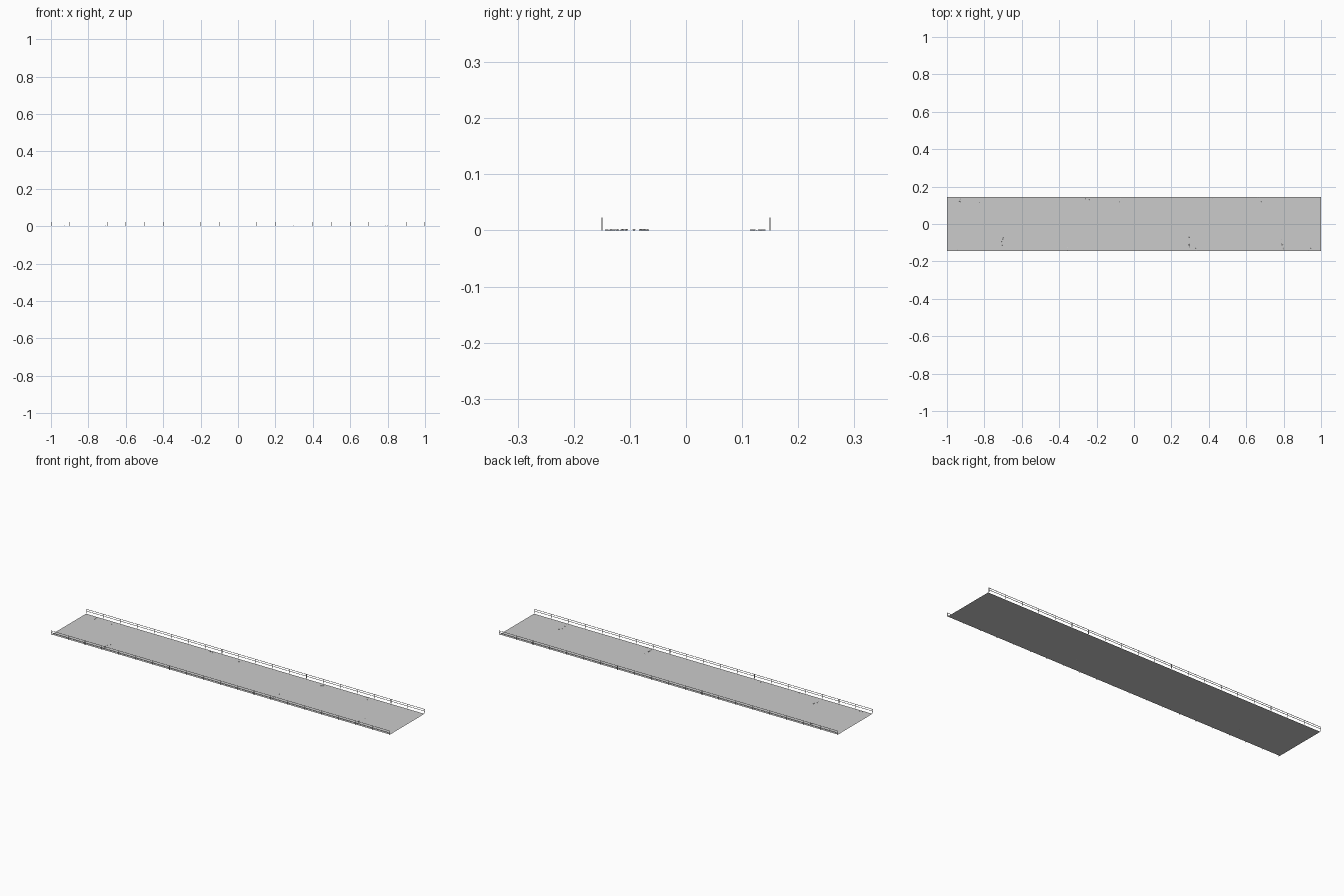
import bpy, bmesh, math, random
from mathutils import Vector

if "Cube" in bpy.data.objects:
    bpy.data.objects.remove(bpy.data.objects["Cube"])
random.seed(4)

def finish(bm, name):
    me = bpy.data.meshes.new(name)
    bm.to_mesh(me); bm.free()
    ob = bpy.data.objects.new(name, me)
    bpy.context.collection.objects.link(ob)
    return ob

def box(bm, lo, hi):
    vs = bmesh.ops.create_cube(bm, size=1)["verts"]
    for v in vs:
        v.co = Vector([(a + b) / 2 + c * (b - a) for a, b, c in zip(lo, hi, v.co)])

# flat deck, two lanes meeting at the centre line
bm = bmesh.new()
bmesh.ops.create_grid(bm, x_segments=1, y_segments=2, size=1)
for v in bm.verts:
    v.co.y *= 0.145
finish(bm, "deck")

# railings: posts with two thin horizontal rails
for side, name in ((-1, "front_railing"), (1, "back_railing")):
    bm = bmesh.new()
    y = side * 0.15
    for i in range(21):
        x = -0.999 + i * 0.0999
        box(bm, (x - .001, y - .001, 0), (x + .001, y + .001, .0235))
    for z in (0.012, 0.022):
        box(bm, (-1, y - .0008, z - .0008), (1, y + .0008, z + .0008))
    finish(bm, name)

# scattered crumbs of rubble: long trails and small edge clusters
def rubble(name, spots, y0, y1, spread, count, size):
    bm = bmesh.new()
    for x in spots:
        for _ in range(count):
            vs = bmesh.ops.create_icosphere(bm, subdivisions=1, radius=1)["verts"]
            r = random.uniform(.5, 1) * size
            c = Vector((x + random.uniform(-spread, spread), random.uniform(y0, y1), r * .4))
            for v in vs:
                v.co = Vector((v.co.x * r, v.co.y * r, v.co.z * r * .5)) + c
    finish(bm, name)

rubble("rubble_trails", (-.703, .295, .793), -.135, -.065, .006, 9, .003)
rubble("front_edge_rubble", (-.94, -.57, -.35, .03, .33, .94), -.143, -.128, .008, 4, .002)
rubble("back_edge_rubble", (-.94, -.83, -.25, -.08, .41, .67), .115, .143, .012, 4, .0025)
